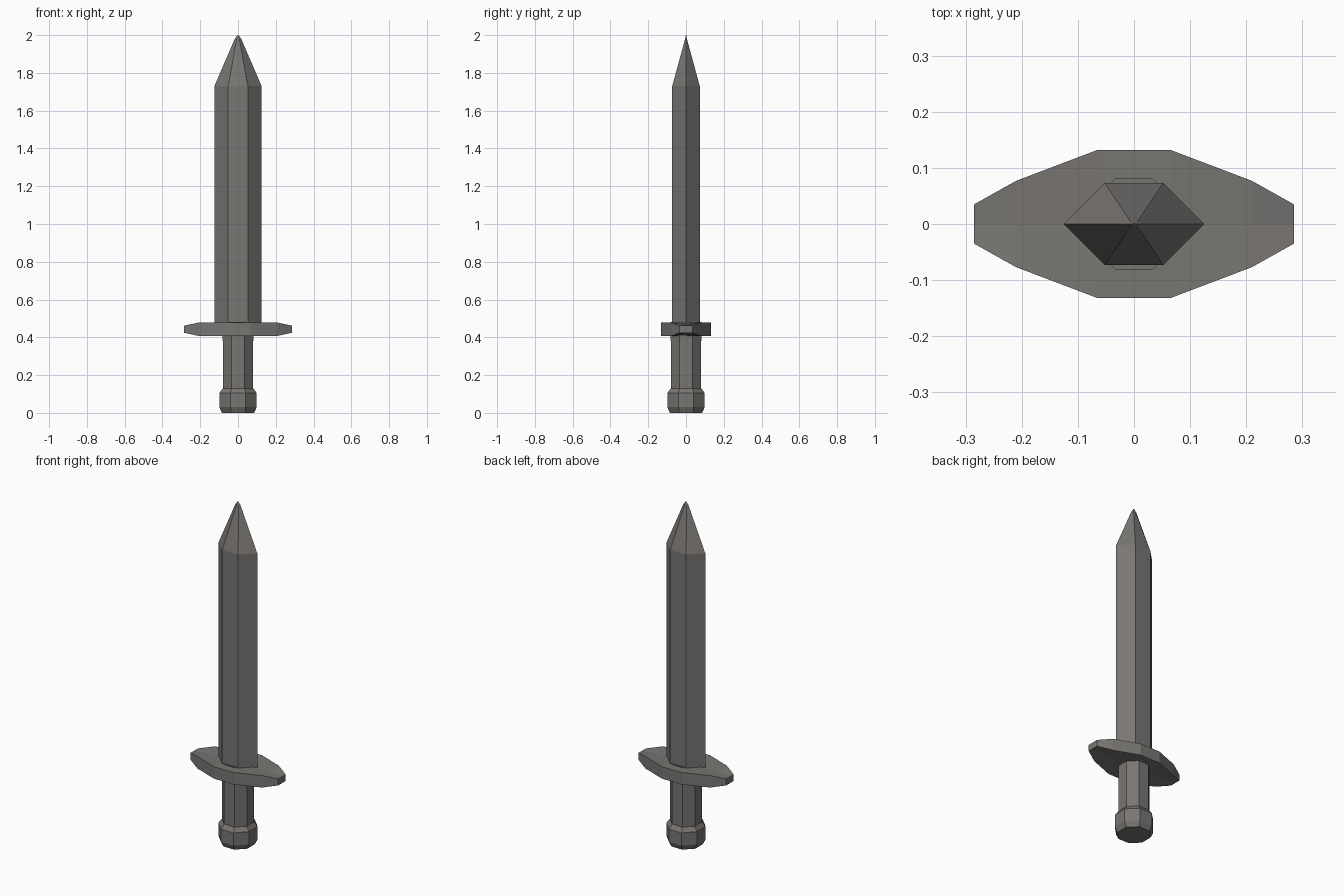
import bpy, bmesh
from math import cos, sin, pi

cube = bpy.data.objects.get("Cube")
if cube:
    bpy.data.objects.remove(cube, do_unlink=True)

steel = bpy.data.materials.new("warm grey")
steel.use_nodes = True
GREY = (0.19, 0.18, 0.17, 1)
steel.diffuse_color = GREY
steel.node_tree.nodes["Principled BSDF"].inputs["Base Color"].default_value = GREY


def loft(name, rings):
    """Skin a stack of equal rings and cap both ends."""
    bm = bmesh.new()
    loops = [[bm.verts.new(p) for p in ring] for ring in rings]
    n = len(loops[0])
    for a, b in zip(loops, loops[1:]):
        for i in range(n):
            j = (i + 1) % n
            bm.faces.new((a[i], a[j], b[j], b[i]))
    bm.faces.new(loops[0][::-1])
    bm.faces.new(loops[-1])
    bmesh.ops.remove_doubles(bm, verts=bm.verts, dist=0.0005)
    bmesh.ops.recalc_face_normals(bm, faces=bm.faces)
    mesh = bpy.data.meshes.new(name)
    bm.to_mesh(mesh)
    bm.free()
    mesh.materials.append(steel)
    obj = bpy.data.objects.new(name, mesh)
    bpy.context.collection.objects.link(obj)
    return obj


def octagon(flat, z):
    r = flat / cos(pi / 8)
    return [(r * cos((k + 0.5) * pi / 4), r * sin((k + 0.5) * pi / 4), z) for k in range(8)]


def hexagon(edge, flat_x, flat_y, z):
    return [(edge, 0, z), (flat_x, flat_y, z), (-flat_x, flat_y, z),
            (-edge, 0, z), (-flat_x, -flat_y, z), (flat_x, -flat_y, z)]


def guard_section(x, half_y, half_z, dip):
    """Cross-section of the guard, with a shallow valley along the middle."""
    mid = 0.443
    top, low = mid + half_z, mid - half_z
    return [(x, -half_y, low), (x, 0, low + dip), (x, half_y, low),
            (x, half_y, top), (x, 0, top - dip), (x, -half_y, top)]


# Pommel and grip
loft("pommel", [octagon(f, z) for f, z in
                [(0.085, 0), (0.099, 0.03), (0.099, 0.105), (0.081, 0.13)]])
loft("grip", [octagon(0.08, 0.1), octagon(0.081, 0.482)])

# Crossguard
half = [(0.285, 0.035, 0.019, 0), (0.21, 0.077, 0.035, 0.009), (0.065, 0.132, 0.035, 0)]
stations = [(-x, y, h, d) for x, y, h, d in half] + half[::-1]
loft("crossguard", [guard_section(*s) for s in stations])

# Six-sided blade with a slightly blunted point
loft("blade", [hexagon(0.125, 0.052, 0.073, 0.45),
               hexagon(0.125, 0.052, 0.073, 1.73),
               hexagon(0.016, 0.006, 0.004, 1.983),
               hexagon(0.003, 0.001, 0.001, 2.0)])
